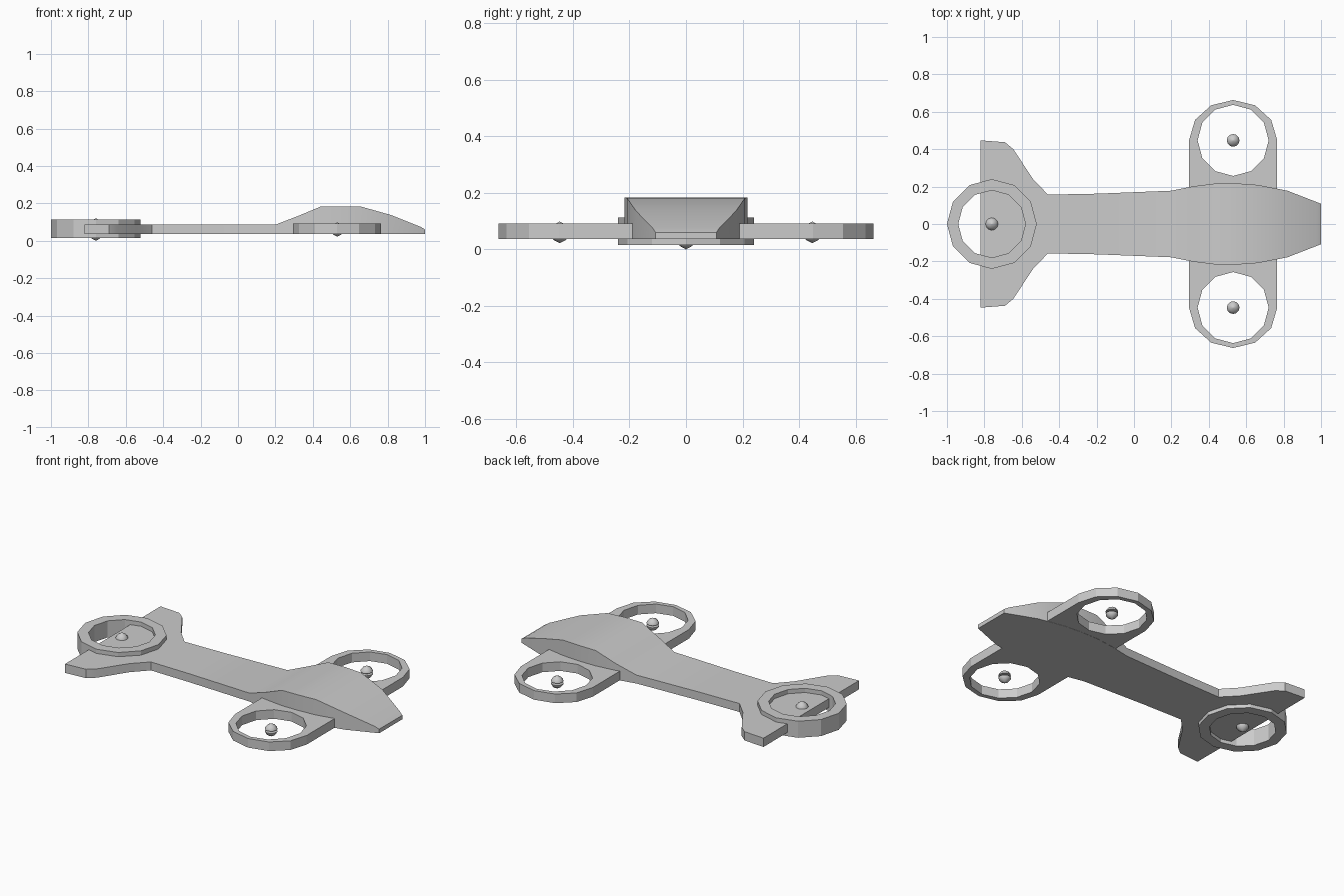
import bpy, bmesh
from math import sin, cos, pi, radians

if "Cube" in bpy.data.objects:
    bpy.data.objects.remove(bpy.data.objects["Cube"])


def finish(name, bm, smooth=None):
    bmesh.ops.remove_doubles(bm, verts=bm.verts, dist=1e-5)
    bmesh.ops.recalc_face_normals(bm, faces=bm.faces)
    me = bpy.data.meshes.new(name)
    bm.to_mesh(me)
    bm.free()
    ob = bpy.data.objects.new(name, me)
    bpy.context.collection.objects.link(ob)
    if smooth:
        bpy.ops.object.select_all(action='DESELECT')
        ob.select_set(True)
        bpy.context.view_layer.objects.active = ob
        bpy.ops.object.shade_smooth_by_angle(angle=radians(smooth))
    return ob


def loft(bm, loops, caps=True):
    rows = [[bm.verts.new(p) for p in loop] for loop in loops]
    n = len(rows[0])
    pairs = list(zip(rows, rows[1:])) if caps else list(zip(rows, rows[1:] + rows[:1]))
    for a, b in pairs:
        for i in range(n):
            j = (i + 1) % n
            bm.faces.new((a[i], a[j], b[j], b[i]))
    if caps:
        bm.faces.new(rows[0])
        bm.faces.new(rows[-1])


def oval(cx, cy, rx, ry, n=12):
    return [(cx + rx * cos(2 * pi * i / n), cy + ry * sin(2 * pi * i / n)) for i in range(n)]


def pierced_plate(name, outer, inner, z0, z1):
    bm = bmesh.new()
    loft(bm, [[(x, y, z) for x, y in loop] for loop, z in
              ((outer, z0), (outer, z1), (inner, z1), (inner, z0))], caps=False)
    return finish(name, bm)


def hub(name, cx, cy, cz, gap, height, r=0.034):
    # two opposed domes joined by a thin shaft
    half = [(0.3, gap), (1, gap), (0.97, gap + 0.2 * height),
            (0.65, gap + 0.65 * height), (0.02, gap + height)]
    prof = [(a, -z) for a, z in reversed(half)] + half
    bm = bmesh.new()
    loft(bm, [[(x, y, cz + z) for x, y in oval(cx, cy, r * a, r * a)] for a, z in prof])
    return finish(name, bm, 40)


# Fuselage with flared tail: x, half width, top height over a flat belly
BELLY = 0.036
sections = [(-0.82, 0.447, 0.088), (-0.69, 0.437, 0.088), (-0.645, 0.40, 0.088),
            (-0.54, 0.24, 0.087), (-0.46, 0.157, 0.086), (-0.2, 0.162, 0.086),
            (0.2, 0.178, 0.086), (0.32, 0.202, 0.132), (0.44, 0.217, 0.182),
            (0.55, 0.217, 0.183), (0.66, 0.209, 0.182), (0.82, 0.178, 0.137),
            (0.975, 0.118, 0.075), (1.0, 0.108, 0.06)]
bm = bmesh.new()
loft(bm, [[(x, -w, BELLY), (x, w, BELLY), (x, w, t), (x, -w, t)] for x, w, t in sections])
finish("fuselage", bm, 35)

# Side wings, each with a round duct, and their rotor hubs
for side, s in (("left", 1), ("right", -1)):
    outer = oval(0.53, 0.45, 0.235, 0.213)
    for i, x in zip(range(7, 12), (-0.235, -0.12, 0, 0.12, 0.235)):
        outer[i] = (0.53 + x, 0.15)
    hole = oval(0.53, 0.447, 0.19, 0.19)
    pierced_plate(side + "_wing_duct", [(x, s * y) for x, y in outer],
                  [(x, s * y) for x, y in hole], 0.037, 0.091)
    hub(side + "_rotor_hub", 0.53, s * 0.447, 0.06, 0.006, 0.032)

# Tail duct ring and hub
pierced_plate("tail_duct_ring", oval(-0.76, 0, 0.24, 0.24),
              oval(-0.76, 0, 0.18, 0.18), 0.015, 0.113)
hub("tail_rotor_hub", -0.76, 0, 0.06, 0.026, 0.034)
